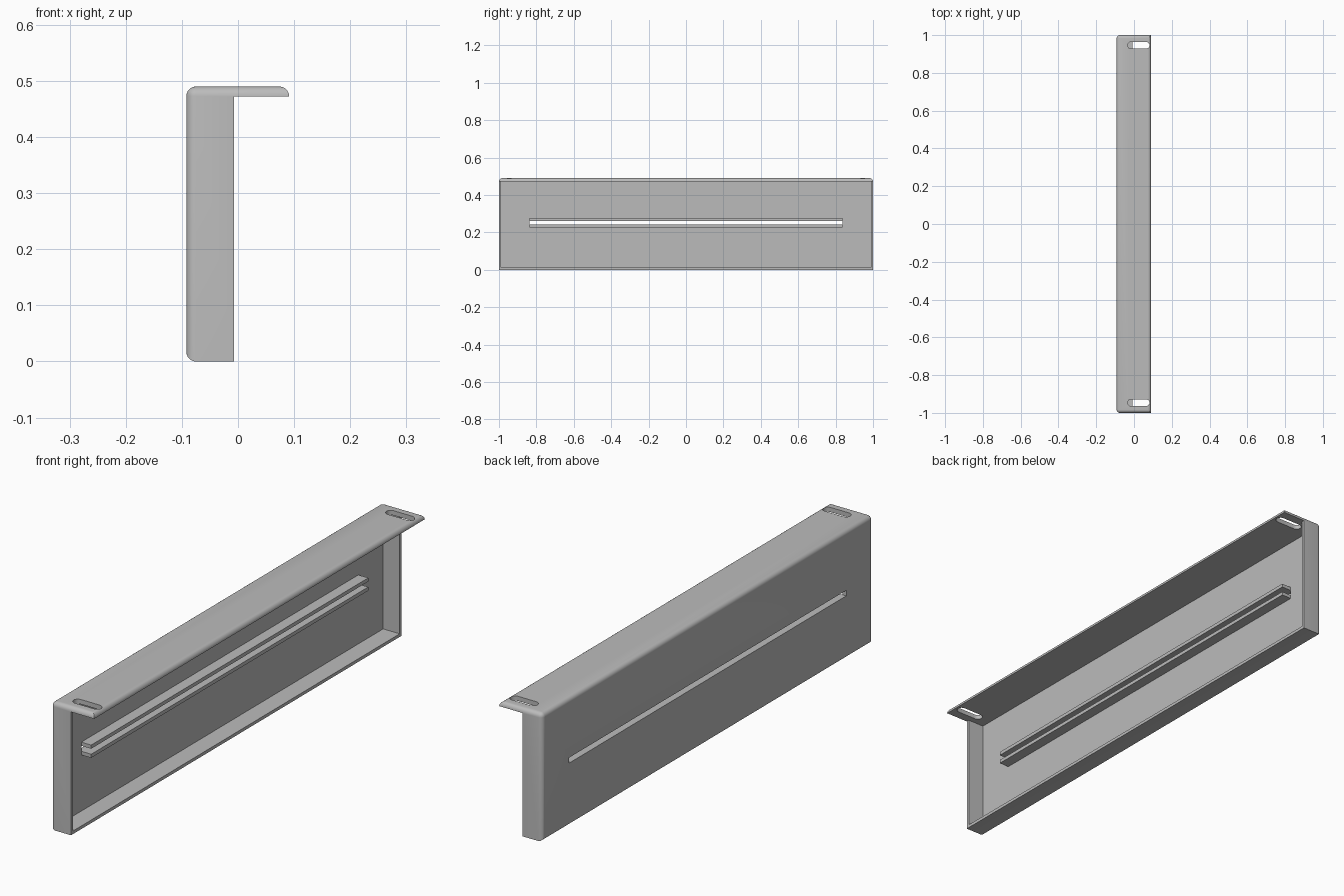
import bpy, bmesh, math
from mathutils import Vector

cube = bpy.data.objects.get("Cube")
if cube:
    bpy.data.objects.remove(cube, do_unlink=True)

BACK, MOUTH, LIP = -0.092, -0.007, 0.091     # x: closed face, open side, flange edge
UNDER, TOP = 0.472, 0.49                     # z: flange underside and top
WALL, PLATE, ROUND = 0.012, 0.015, 0.017

grey = bpy.data.materials.new("plain grey")
grey.use_nodes = True
colour = (0.5, 0.5, 0.5, 1)
grey.diffuse_color = colour
grey.node_tree.nodes["Principled BSDF"].inputs["Base Color"].default_value = colour


def finish(name, bm):
    bmesh.ops.recalc_face_normals(bm, faces=bm.faces)
    mesh = bpy.data.meshes.new(name)
    bm.to_mesh(mesh)
    bm.free()
    mesh.materials.append(grey)
    obj = bpy.data.objects.new(name, mesh)
    bpy.context.collection.objects.link(obj)
    return obj


def prism(points, start, vector):
    """Extrude a closed outline, given as 3D points made by start(a, b)."""
    bm = bmesh.new()
    face = bm.faces.new([bm.verts.new(start(a, b)) for a, b in points])
    new = bmesh.ops.extrude_face_region(bm, geom=[face])["geom"]
    verts = [v for v in new if isinstance(v, bmesh.types.BMVert)]
    bmesh.ops.translate(bm, verts=verts, vec=Vector(vector))
    return bm


def box(name, low, high):
    (x0, y0, z0), (x1, y1, z1) = low, high
    outline = [(x0, y0), (x1, y0), (x1, y1), (x0, y1)]
    return finish(name, prism(outline, lambda a, b: (a, b, z0), (0, 0, z1 - z0)))


def cut(target, cutter):
    mod = target.modifiers.new(cutter.name, "BOOLEAN")
    mod.operation, mod.solver, mod.object = "DIFFERENCE", "EXACT", cutter
    cutter.hide_render = True
    cutter.hide_set(True)


# Outer body: L-shaped section with rounded closed face and rounded flange top
section = [(BACK, 0), (MOUTH, 0), (MOUTH, UNDER), (LIP, UNDER), (LIP, TOP), (BACK, TOP)]
bm = prism(section, lambda a, b: (a, -1, b), (0, 2, 0))
rounded = [e for e in bm.edges
           if all(abs(v.co.x - BACK) < 1e-4 for v in e.verts)
           or all(abs(v.co.z - TOP) < 1e-4 for v in e.verts)]
bmesh.ops.bevel(bm, geom=rounded, offset=ROUND, segments=6, profile=0.5, affect="EDGES")
body = finish("tray_body", bm)

# Hollow of the tray and the long slot through its plate
cut(body, box("tray_hollow", (BACK + PLATE, -1 + WALL, WALL), (0.05, 1 - WALL, UNDER)))
cut(body, box("long_slot_cutter", (-0.2, -0.838, 0.241), (-0.03, 0.838, 0.262)))

# Round-ended mounting slots at both ends of the flange
half_w, x0, x1 = 0.018, -0.034, 0.082
for side, y in (("front", -0.946), ("back", 0.946)):
    outline = []
    for cx, turn in ((x1 - half_w, -90), (x0 + half_w, 90)):
        for i in range(9):
            a = math.radians(turn + i * 22.5)
            outline.append((cx + half_w * math.cos(a), y + half_w * math.sin(a)))
    cut(body, finish(side + "_mount_slot_cutter",
                     prism(outline, lambda a, b: (a, b, 0.4), (0, 0, 0.2))))

bpy.ops.object.select_all(action="DESELECT")
body.select_set(True)
bpy.context.view_layer.objects.active = body
for mod in list(body.modifiers):
    bpy.ops.object.modifier_apply(modifier=mod.name)
bpy.ops.object.shade_smooth_by_angle(angle=math.radians(30))

# Pair of rails edging the long slot inside the tray
for name, z0, z1 in (("upper_rail", 0.262, 0.276), ("lower_rail", 0.227, 0.241)):
    box(name, (BACK + PLATE - 0.002, -0.838, z0), (BACK + PLATE + 0.042, 0.838, z1))
